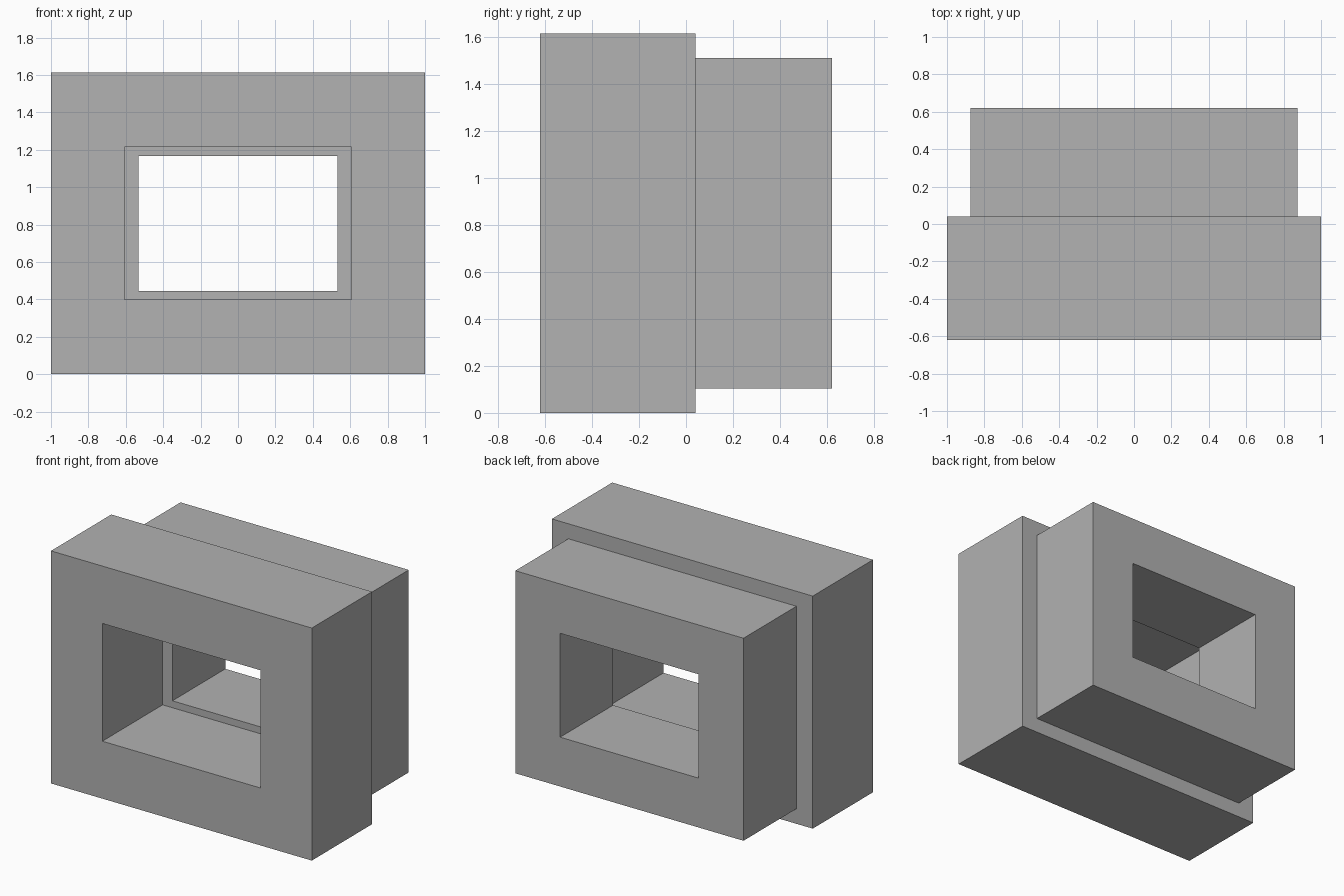
import bpy
import bmesh

default = bpy.data.objects.get("Cube")
if default:
    bpy.data.objects.remove(default, do_unlink=True)

# Single flat grey
GREY = (0.445, 0.445, 0.445, 1.0)
grey = bpy.data.materials.new("plain_grey")
grey.use_nodes = True
grey.diffuse_color = GREY
grey.node_tree.nodes["Principled BSDF"].inputs["Base Color"].default_value = GREY

MID_Z = 0.806  # shared height of the opening's centre


def rectangle(bm, half_width, half_height, y):
    corners = ((-1, -1), (1, -1), (1, 1), (-1, 1))
    return [bm.verts.new((sx * half_width, y, MID_Z + sz * half_height))
            for sx, sz in corners]


def frame(name, outer, inner, y_front, y_back):
    """Rectangular frame with a through opening, run along y."""
    bm = bmesh.new()
    loops = [rectangle(bm, *outer, y_front), rectangle(bm, *inner, y_front),
             rectangle(bm, *inner, y_back), rectangle(bm, *outer, y_back)]
    # Front ring, opening walls, back ring, outer walls
    for a, b in zip(loops, loops[1:] + loops[:1]):
        for i in range(4):
            j = (i + 1) % 4
            bm.faces.new((a[i], a[j], b[j], b[i]))
    bmesh.ops.recalc_face_normals(bm, faces=bm.faces)
    mesh = bpy.data.meshes.new(name)
    bm.to_mesh(mesh)
    bm.free()
    mesh.materials.append(grey)
    obj = bpy.data.objects.new(name, mesh)
    bpy.context.collection.objects.link(obj)
    return obj


# Wide front block and narrower rear block with a smaller opening
frame("front_frame", (1.0, 0.806), (0.606, 0.408), -0.62, 0.04)
frame("rear_frame", (0.875, 0.702), (0.531, 0.36), 0.04, 0.62)
